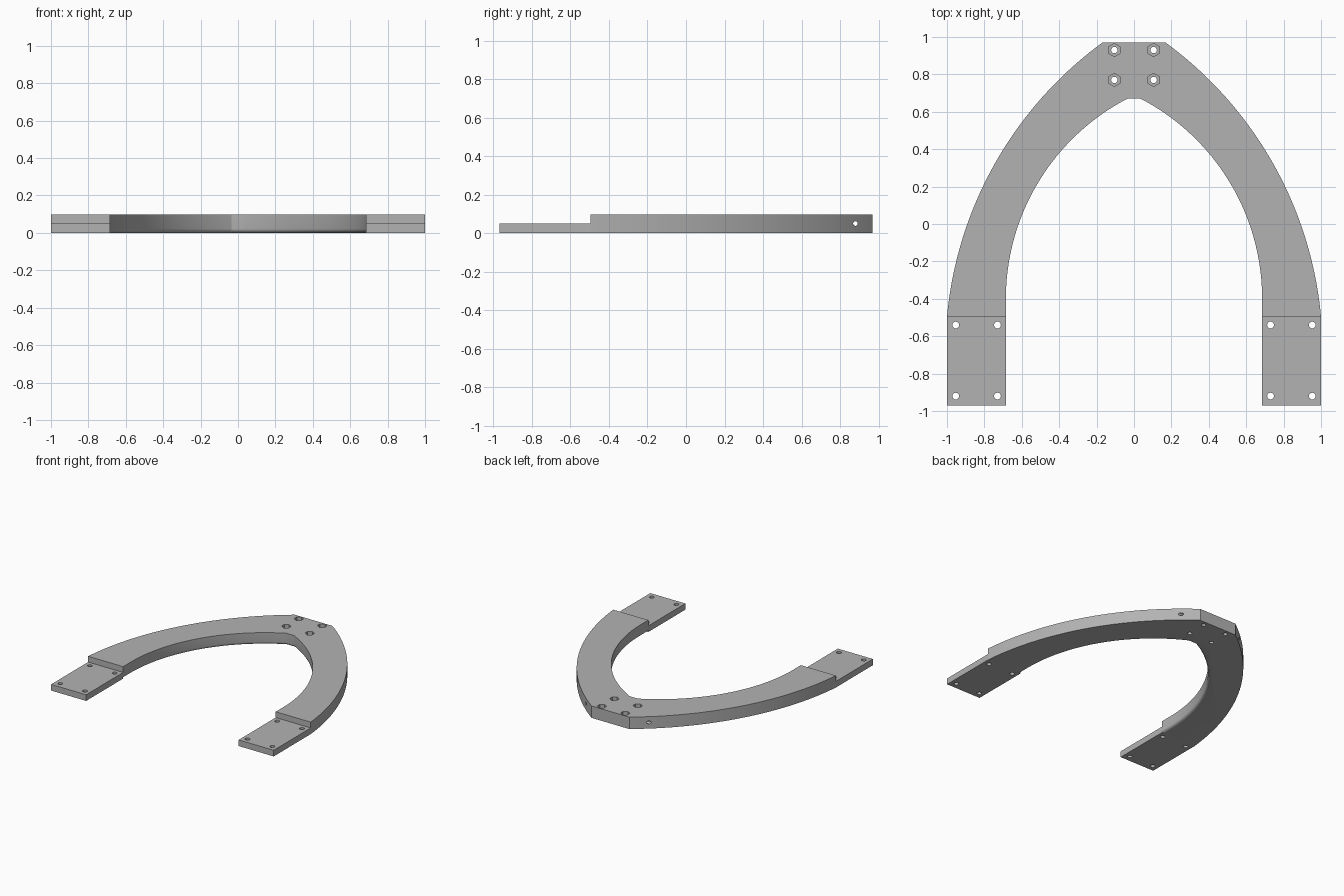
import bpy, bmesh
from math import atan2, cos, sin, pi, radians
from mathutils import Matrix, Vector

cube = bpy.data.objects.get("Cube")
if cube:
    bpy.data.objects.remove(cube)

TOP, PAD_TOP = 0.097, 0.05      # heights of arch and pads
STEP, END = -0.495, 0.97        # y of the step and of the ends
INNER, FILLET = 0.685, 0.022

grey = bpy.data.materials.new("plain grey")
grey.use_nodes = True
grey.diffuse_color = (0.45, 0.45, 0.45, 1)
grey.node_tree.nodes["Principled BSDF"].inputs["Base Color"].default_value = (0.45, 0.45, 0.45, 1)


def arc(cx, cy, start, end, n):
    """Arc about (cx, cy) from one point to another."""
    r = (Vector(start) - Vector((cx, cy))).length
    a = atan2(start[1] - cy, start[0] - cx)
    b = atan2(end[1] - cy, end[0] - cx)
    return [(cx + r * cos(a + (b - a) * i / n),
             cy + r * sin(a + (b - a) * i / n)) for i in range(n + 1)]


def to_object(name, bm):
    bmesh.ops.recalc_face_normals(bm, faces=bm.faces)
    mesh = bpy.data.meshes.new(name)
    bm.to_mesh(mesh)
    bm.free()
    mesh.materials.append(grey)
    obj = bpy.data.objects.new(name, mesh)
    bpy.context.collection.objects.link(obj)
    return obj


def prism(outline, height):
    bm = bmesh.new()
    face = bm.faces.new([bm.verts.new((x, y, 0)) for x, y in outline])
    up = bmesh.ops.extrude_face_region(bm, geom=[face], use_keep_orig=True)
    moved = [v for v in up["geom"] if isinstance(v, bmesh.types.BMVert)]
    bmesh.ops.translate(bm, verts=moved, vec=(0, 0, height))
    bmesh.ops.recalc_face_normals(bm, faces=bm.faces)
    return bm


def drill(obj, place, radius, depth, sides=24, turn=None):
    """Cut a round or many-sided hole centred at place."""
    bm = bmesh.new()
    matrix = Matrix.Translation(place) @ (turn or Matrix())
    bmesh.ops.create_cone(bm, cap_ends=True, segments=sides, radius1=radius,
                          radius2=radius, depth=depth, matrix=matrix)
    cutter = to_object("hole_cutter", bm)
    cutter.hide_render = True
    mod = obj.modifiers.new("hole", 'BOOLEAN')
    mod.operation, mod.solver, mod.object = 'DIFFERENCE', 'EXACT', cutter
    activate(obj)
    bpy.ops.object.modifier_apply(modifier=mod.name)
    bpy.data.objects.remove(cutter)


def activate(obj):
    bpy.ops.object.select_all(action='DESELECT')
    obj.select_set(True)
    bpy.context.view_layer.objects.active = obj


def finish(obj):
    activate(obj)
    bpy.ops.object.shade_smooth_by_angle(angle=radians(20))


# Arch: outer and inner curves on one side, then mirrored
outer = arc(-1.04, -0.684, (1.0, STEP), (0.17, END), 40)
inner = [(INNER, STEP)] + arc(-0.521, -0.4, (INNER, -0.4), (0.035, 0.67), 40)
half = inner[::-1] + outer
mirrored = [(-x, y) for x, y in half[::-1]]
bm = prism(half + mirrored, TOP)

# Rounded lower edge along the inside of the arch
on_inner = {(round(s * x, 4), round(y, 4)) for x, y in inner for s in (1, -1)}


def is_inner(v):
    return v.co.z < 0.001 and (round(v.co.x, 4), round(v.co.y, 4)) in on_inner


lower = [e for e in bm.edges if all(is_inner(v) for v in e.verts)]
bmesh.ops.bevel(bm, geom=lower, offset=FILLET, segments=5, profile=0.5,
                affect='EDGES', clamp_overlap=False)
arch = to_object("arch", bm)

# Bolt holes with hexagonal nut pockets at the crown
for x in (-0.105, 0.105):
    for y in (0.77, 0.93):
        drill(arch, (x, y, 0.05), 0.017, 0.3)
        drill(arch, (x, y, TOP), 0.035, 0.08, sides=6)

# Cross hole through the crown
drill(arch, (0, 0.88, 0.05), 0.012, 1.0, sides=16, turn=Matrix.Rotation(pi / 2, 4, 'Y'))
finish(arch)

# Thin mounting pads with four screw holes each
for side, name in ((1, "left_pad"), (-1, "right_pad")):
    corners = [(INNER, -END), (1, -END), (1, STEP), (INNER, STEP)]
    pad = to_object(name, prism([(side * x, y) for x, y in corners], PAD_TOP))
    for x in (0.73, 0.953):
        for y in (-0.54, -0.92):
            drill(pad, (side * x, y, 0), 0.018, 0.3)
    finish(pad)
